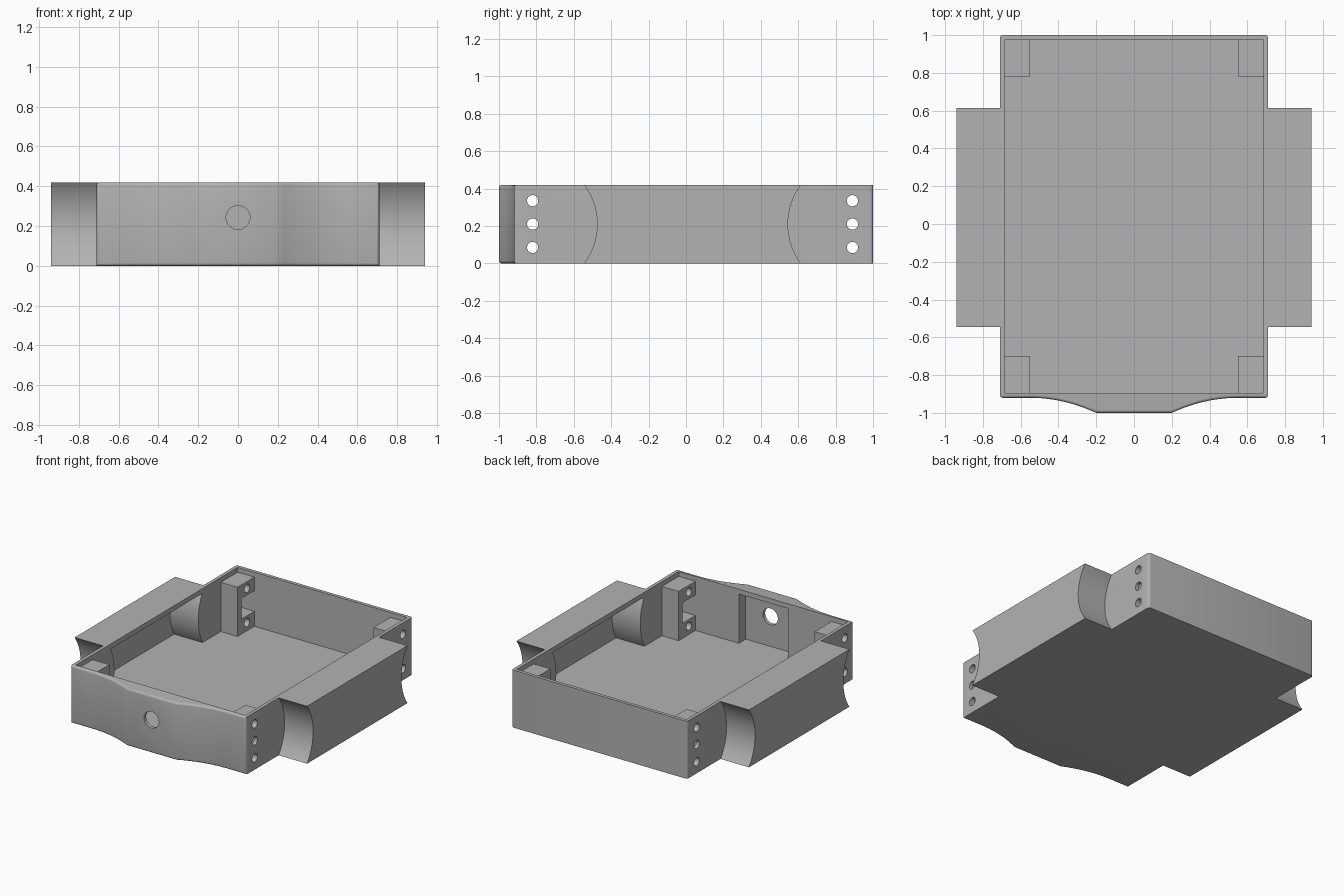
import bpy, bmesh
from math import sin, cos, asin, radians
from mathutils import Matrix

if "Cube" in bpy.data.objects:
    bpy.data.objects.remove(bpy.data.objects["Cube"], do_unlink=True)

HEIGHT, WALL, LEDGE = 0.42, 0.025, 0.385
HALF_X, BACK, FRONT, NOSE = 0.71, 1.0, -0.92, -1.0

grey = bpy.data.materials.new("plain grey")
grey.use_nodes = True
colour = (0.45, 0.45, 0.45, 1)
grey.diffuse_color = colour
grey.node_tree.nodes["Principled BSDF"].inputs["Base Color"].default_value = colour


def make_object(name, bm):
    bmesh.ops.recalc_face_normals(bm, faces=bm.faces)
    mesh = bpy.data.meshes.new(name)
    bm.to_mesh(mesh)
    bm.free()
    mesh.materials.append(grey)
    ob = bpy.data.objects.new(name, mesh)
    bpy.context.collection.objects.link(ob)
    return ob


def prism(points, offset):
    """Extrude a closed outline of 3D points by an offset."""
    bm = bmesh.new()
    face = bm.faces.new([bm.verts.new(p) for p in points])
    out = bmesh.ops.extrude_face_region(bm, geom=[face])
    bmesh.ops.translate(bm, vec=offset,
                        verts=[g for g in out["geom"] if isinstance(g, bmesh.types.BMVert)])
    return bm


def box(name, x, y, z):
    x, y, z = sorted(x), sorted(y), sorted(z)
    outline = [(x[0], y[0], z[0]), (x[1], y[0], z[0]), (x[1], y[1], z[0]), (x[0], y[1], z[0])]
    return make_object(name, prism(outline, (0, 0, z[1] - z[0])))


def rod(name, radius, length, centre, axis):
    bm = bmesh.new()
    bmesh.ops.create_cone(bm, cap_ends=True, segments=32, radius1=radius, radius2=radius,
                          depth=length, matrix=Matrix.Translation(centre)
                          @ Matrix.Rotation(radians(90), 4, axis))
    return make_object(name, bm)


def combine(ob, tool, operation="DIFFERENCE", keep=False):
    tool.hide_render = True
    mod = ob.modifiers.new("combine", "BOOLEAN")
    mod.operation, mod.solver, mod.object = operation, "EXACT", tool
    bpy.context.view_layer.update()
    graph = bpy.context.evaluated_depsgraph_get()
    mesh = bpy.data.meshes.new_from_object(ob.evaluated_get(graph))
    ob.modifiers.clear()
    ob.data = mesh
    if not keep:
        bpy.data.objects.remove(tool, do_unlink=True)


def wing_prism(name, half_x, inset, z0, z1):
    """Bar across the tray whose two ends are hollowed by a cylinder."""
    radius, mid = 0.35 + inset, HEIGHT / 2
    front_mid, back_mid = -0.475 + inset, 0.545 - inset
    a0, a1 = asin((z0 - mid) / radius), asin((z1 - mid) / radius)
    angles = [a0 + (a1 - a0) * i / 20 for i in range(21)]
    front = [(-half_x, front_mid - radius * (1 - cos(a)), mid + radius * sin(a)) for a in angles]
    back = [(-half_x, back_mid + radius * (1 - cos(a)), mid + radius * sin(a)) for a in angles]
    return make_object(name, prism(front + back[::-1], (2 * half_x, 0, 0)))


# Tray body with a swept nose at the front
curve = [(0.55 - 0.35 * i / 14, FRONT + (NOSE - FRONT) * (i / 14) ** 2) for i in range(15)]
outline = [(HALF_X, BACK), (HALF_X, FRONT)] + curve
outline += [(-x, y) for x, y in reversed(outline)]
bm = prism([(x, y, 0) for x, y in outline], (0, 0, HEIGHT))
rounded = []
for e in bm.edges:
    a, b = (v.co for v in e.verts)
    corner = abs(a.x - b.x) + abs(a.y - b.y) < 1e-4 and abs(a.x) > 0.7
    front_rim = max(a.y, b.y) < FRONT + 0.001 and abs(a.z - b.z) < 1e-4
    if corner or front_rim:
        rounded.append(e)
bmesh.ops.bevel(bm, geom=rounded, offset=0.015, segments=4, profile=0.5, affect="EDGES")
tray = make_object("tray", bm)

# Hollow side wings
combine(tray, wing_prism("wings", 0.94, 0, 0, HEIGHT), "UNION")
combine(tray, box("main_cavity", (-HALF_X + WALL, HALF_X - WALL),
                  (FRONT + WALL, BACK - WALL), (WALL, HEIGHT + 0.1)))
combine(tray, wing_prism("wing_cavity", 0.94 - WALL, WALL, WALL, LEDGE))

# Pocket and round port in the nose
combine(tray, box("nose_pocket", (-0.2, 0.2), (NOSE + WALL, -0.8), (WALL, LEDGE)))
combine(tray, rod("port_cutter", 0.06, 0.4, (0, -0.95, 0.243), "X"))

# Corner posts: a spine with an upper and a lower block
parts = [tray]
for side, side_name in ((1, "left"), (-1, "right")):
    for end, wall_y, inner_y in (("front", FRONT + WALL, -0.70), ("back", BACK - WALL, 0.78)):
        out = 1 if end == "back" else -1
        x = (side * 0.55, side * (HALF_X - WALL))
        post = box(f"{end}_{side_name}_post", x, (inner_y, wall_y), (WALL, LEDGE))
        combine(post, box("notch", (side * 0.5, side * 0.75),
                          (inner_y + out * 0.045, wall_y + out * 0.1), (0.135, 0.285)))
        parts.append(post)

# Screw holes through the side walls and posts
for y in (-0.82, 0.89):
    for z in (0.085, 0.21, 0.335):
        drill = rod("drill", 0.03, 2.2, (0, y, z), "Y")
        for part in parts:
            if part is tray or part.name.startswith("front" if y < 0 else "back"):
                combine(part, drill, keep=True)
        bpy.data.objects.remove(drill, do_unlink=True)

# Smooth the curves, keep the edges sharp
bpy.ops.object.select_all(action="DESELECT")
for part in parts:
    part.select_set(True)
bpy.context.view_layer.objects.active = tray
bpy.ops.object.shade_smooth_by_angle(angle=radians(30))
